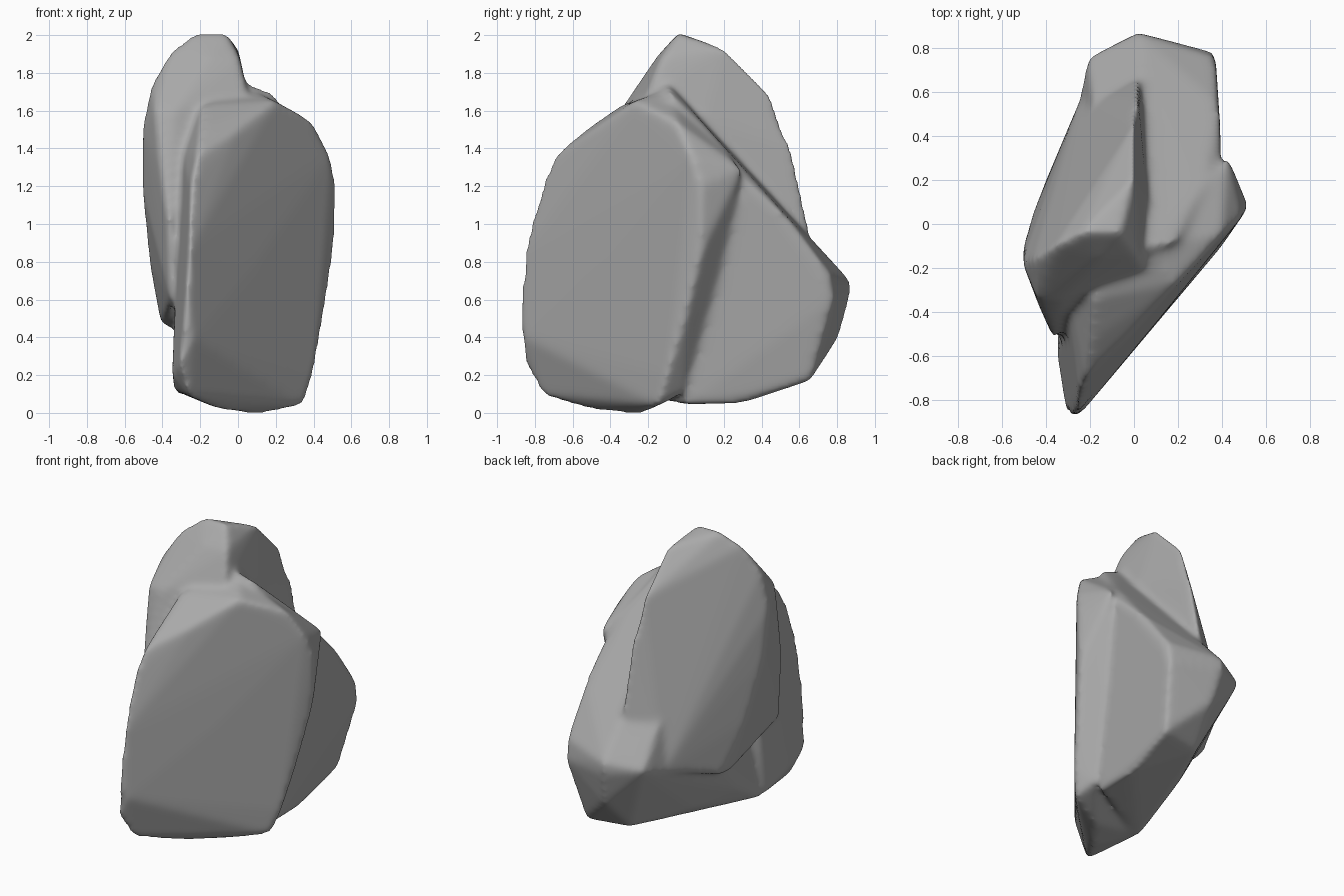
import bpy
import bmesh

cube = bpy.data.objects.get("Cube")
if cube:
    bpy.data.objects.remove(cube, do_unlink=True)

# Broad leaning slab with the flat diagonal front face
front_slab = [
    (-.28, -.88, .55), (-.24, -.86, .4), (-.26, -.86, .85), (-.25, -.77, 1.2),
    (-.22, -.7, 1.36), (-.2, -.53, 1.5), (-.19, -.34, 1.63), (0, -.49, 1.5),
    (.2, -.27, 1.65), (.1, -.45, .8), (.4, -.05, 1.54), (.49, .03, 1.36),
    (.52, .08, 1.2), (.51, .08, .85), (.45, 0, .5), (.4, -.1, .2),
    (.35, -.15, .04), (.1, -.25, -.01), (-.1, -.52, .02), (-.26, -.76, .09),
    (-.31, -.85, .25), (-.35, -.6, .2), (-.29, -.45, 1.3), (-.34, -.36, .12),
    (-.3, -.3, 1.4), (.05, -.08, 1.72), (.43, .3, 1.29), (.35, .17, .7),
    (.3, -.02, .1),
]

# Wedge behind it, sloping down from the saddle to the rear tip
rear_wedge = [
    (-.1, -.2, 1.75), (.05, -.1, 1.75), (.2, -.08, 1.69), (.32, .18, 1.43),
    (.4, .32, 1.22), (.39, .54, 1.03), (.37, .76, .74), (.37, .78, .6),
    (.02, .87, .7), (.02, .87, .62), (-.21, .76, .66), (.05, .81, .4),
    (.3, .66, .17), (0, .6, .17), (.27, .3, .05), (.28, 0, .04),
    (-.2, .2, .2), (-.33, -.1, .25), (-.33, -.36, .1), (-.34, .1, .5),
]

# Tall flake standing on the left, ending in an overhanging lip
left_flake = [
    (-.24, -.04, 2.01), (-.06, -.04, 2.01), (-.15, -.16, 1.88), (.01, -.13, 1.88),
    (.05, -.2, 1.7), (.06, .1, 1.55), (0, .2, 1.93), (0, .45, 1.68),
    (.02, .56, 1.4), (.03, .66, .98), (-.36, -.1, 1.92), (-.46, -.16, 1.74),
    (-.44, -.34, 1.6), (-.51, -.17, 1.5), (-.51, -.12, 1.2), (-.47, .02, .8),
    (-.41, .08, .48), (-.4, .2, .48), (-.34, .12, .44), (-.24, .58, .6),
    (-.43, -.38, 1.35), (-.34, -.35, 1.6), (-.37, -.52, 1.0), (-.36, -.5, .6),
]


def add_hull(bm, points):
    """Wrap a closed convex block around the given corners."""
    verts = [bm.verts.new(p) for p in points]
    result = bmesh.ops.convex_hull(bm, input=verts)
    loose = [v for v in result["geom_interior"] if isinstance(v, bmesh.types.BMVert)]
    bmesh.ops.delete(bm, geom=loose, context="VERTS")


def make_material(name, color):
    mat = bpy.data.materials.new(name)
    mat.use_nodes = True
    mat.diffuse_color = color
    shader = next(n for n in mat.node_tree.nodes if n.type == "BSDF_PRINCIPLED")
    shader.inputs["Base Color"].default_value = color
    shader.inputs["Roughness"].default_value = 0.8
    return mat


# Combine the blocks into one mesh
bm = bmesh.new()
for block in (front_slab, rear_wedge, left_flake):
    add_hull(bm, block)
bmesh.ops.recalc_face_normals(bm, faces=bm.faces)
mesh = bpy.data.meshes.new("boulder")
bm.to_mesh(mesh)
bm.free()
boulder = bpy.data.objects.new("boulder", mesh)
bpy.context.collection.objects.link(boulder)

# Fuse the blocks and wear down the edges
remesh = boulder.modifiers.new("fuse", "REMESH")
remesh.mode = "VOXEL"
remesh.voxel_size = 0.017
smooth = boulder.modifiers.new("weather", "SMOOTH")
smooth.factor = 0.5
smooth.iterations = 18
depsgraph = bpy.context.evaluated_depsgraph_get()
worn = bpy.data.meshes.new_from_object(boulder.evaluated_get(depsgraph))
boulder.modifiers.clear()
boulder.data = worn

# Smooth stone finish
worn.materials.clear()
worn.materials.append(make_material("grey stone", (0.4, 0.4, 0.4, 1)))
for face in worn.polygons:
    face.use_smooth = True
    face.material_index = 0
